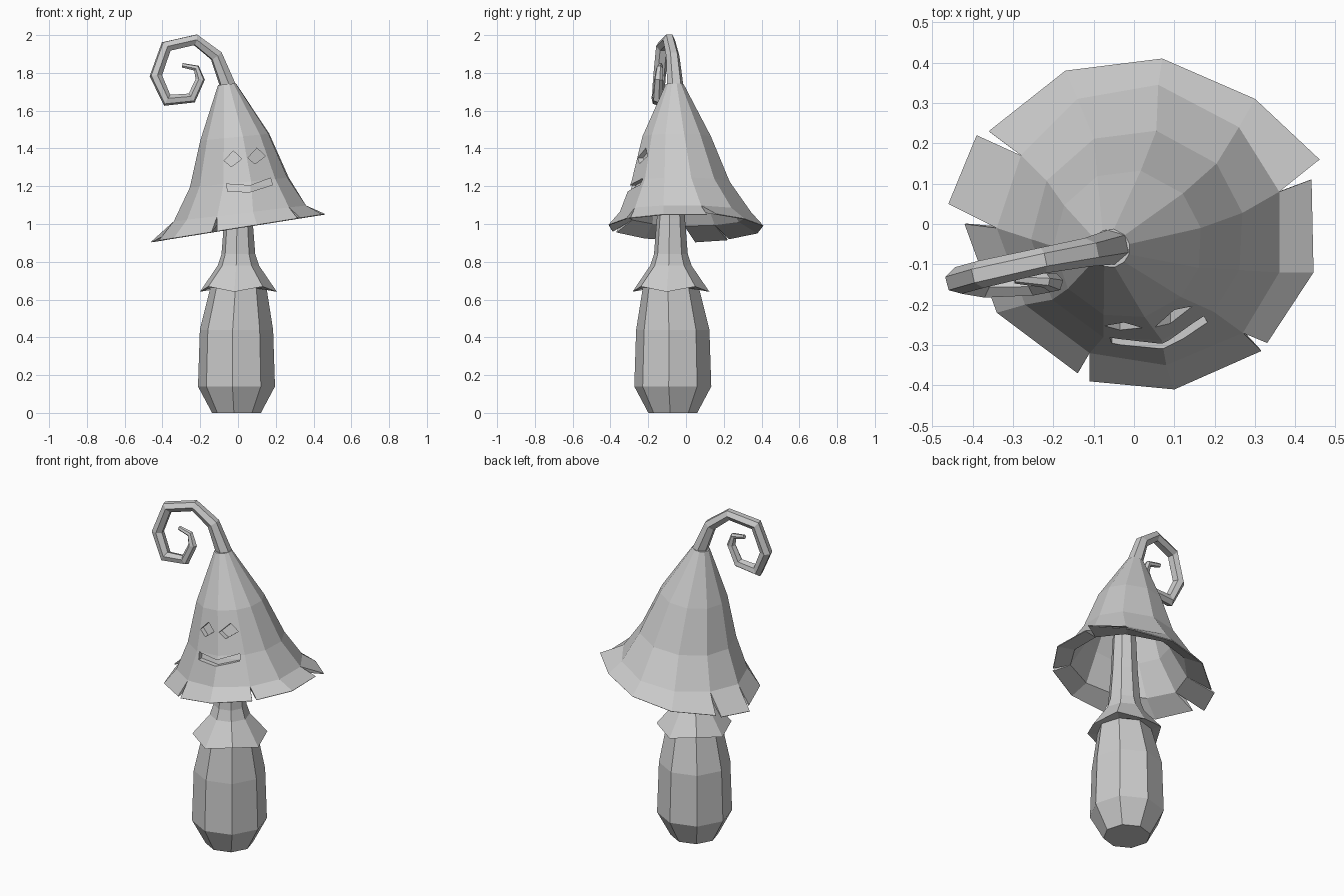
import bpy, bmesh
from math import sin, cos, pi, radians, atan2
from mathutils import Vector
from mathutils.bvhtree import BVHTree

if "Cube" in bpy.data.objects:
    bpy.data.objects.remove(bpy.data.objects["Cube"], do_unlink=True)

GREY = (0.6, 0.6, 0.6, 1)
mat = bpy.data.materials.new("plain grey")
mat.use_nodes = True
mat.diffuse_color = GREY
mat.node_tree.nodes["Principled BSDF"].inputs["Base Color"].default_value = GREY


def make_object(name, bm):
    bmesh.ops.recalc_face_normals(bm, faces=bm.faces)
    mesh = bpy.data.meshes.new(name)
    bm.to_mesh(mesh)
    bm.free()
    mesh.materials.append(mat)
    obj = bpy.data.objects.new(name, mesh)
    bpy.context.collection.objects.link(obj)
    return obj


def bridge(bm, lower, upper):
    n = len(lower)
    for i in range(n):
        j = (i + 1) % n
        bm.faces.new((lower[i], lower[j], upper[j], upper[i]))


def apply_all(obj):
    bpy.context.view_layer.objects.active = obj
    for mod in list(obj.modifiers):
        bpy.ops.object.modifier_apply(modifier=mod.name)


# Stem: eight-sided body with a flared, zigzag skirt below the thin neck
SIDES = 8
profile = [(0, .13), (.14, .205), (.44, .195), (.66, .15), (.655, .205),
           (.78, .11), (.84, .09), (1.03, .075), (1.25, .065)]
bm = bmesh.new()
rings = []
for k, (z, r) in enumerate(profile):
    ring = []
    for i in range(SIDES):
        a = radians(-96) + 2 * pi * i / SIDES
        zig = (.014 if i % 2 else -.014) if k == 4 else 0
        shift = 0 if k < 3 else .01
        ring.append(bm.verts.new((-.008 + shift + r * cos(a), -.07 - shift + r * sin(a), z + zig)))
    rings.append(ring)
for low, high in zip(rings, rings[1:]):
    bridge(bm, low, high)
bm.faces.new(rings[0][::-1])
bm.faces.new(rings[-1])
make_object("stem", bm)

# Cap: tilted rings narrowing to a neck, with a brim torn into five flaps
brim_base = [(.36, .08), (.36, -.12), (.27, -.27), (.08, -.35), (-.11, -.32), (-.27, -.2),
             (-.34, -.01), (-.28, .17), (-.14, .31), (.06, .345), (.26, .24)]
flaps = [[(.44, .11), (.445, -.12), (.33, -.295)],
         [(.315, -.315), (.1, -.41), (-.11, -.39)],
         [(-.14, -.37), (-.34, -.22), (-.42, 0)],
         [(-.46, .05), (-.39, .22)],
         [(-.36, .23), (-.17, .38), (.07, .41), (.3, .31), (.46, .16)]]
bm = bmesh.new()
lower = [bm.verts.new((x, y, 1.055 + .12 * x)) for x, y in brim_base]
start = 0
rim = []
for flap in flaps:
    edge = [bm.verts.new((x, y, .98 + .16 * x)) for x, y in flap]
    rim += edge
    for k in range(len(edge) - 1):
        a, b = lower[start], lower[(start + 1) % len(lower)]
        bm.faces.new((a, b, edge[k + 1], edge[k]))
        start += 1
for cx, cy, r, z in [(.01, -.03, .265, 1.22), (-.015, -.05, .185, 1.46), (-.058, -.06, .048, 1.74)]:
    angles = [atan2(y, x) for x, y in brim_base]
    upper = [bm.verts.new((cx + r * cos(a), cy + r * sin(a), z + .1 * r * cos(a))) for a in angles]
    bridge(bm, lower, upper)
    lower = upper
bm.faces.new(lower)
bm.verts.index_update()
rim_ids = [v.index for v in rim]
bmesh.ops.recalc_face_normals(bm, faces=bm.faces)
if max(bm.faces, key=lambda f: f.calc_center_median().z).normal.z < 0:
    bmesh.ops.reverse_faces(bm, faces=bm.faces)
surface = BVHTree.FromBMesh(bm)
mesh = bpy.data.meshes.new("cap")
bm.to_mesh(mesh)
bm.free()
mesh.materials.append(mat)
cap = bpy.data.objects.new("cap", mesh)
bpy.context.collection.objects.link(cap)
group = cap.vertex_groups.new(name="thickness")
group.add(range(len(mesh.vertices)), 1, "REPLACE")
group.add(rim_ids, .1, "REPLACE")
solid = cap.modifiers.new("shell", "SOLIDIFY")
solid.thickness = .045
solid.offset = -1
solid.vertex_group = group.name


# Face: eyes and mouth are recesses that follow the cap surface
def recess(name, outline):
    bm = bmesh.new()
    front, back = [], []
    for x, z in outline:
        hit = surface.ray_cast(Vector((x, -1, z)), Vector((0, 1, 0)))[0]
        front.append(bm.verts.new((x, hit.y - .06, z)))
        back.append(bm.verts.new((x, hit.y + .028, z)))
    bridge(bm, front, back)
    bm.faces.new(front)
    bm.faces.new(back[::-1])
    bmesh.ops.triangulate(bm, faces=bm.faces)
    cutter = make_object(name, bm)
    cutter.hide_render = True
    cut = cap.modifiers.new(name, "BOOLEAN")
    cut.operation = "DIFFERENCE"
    cut.solver = "EXACT"
    cut.object = cutter
    return cutter


cutters = [recess("eye_" + side, [(x - .048, z - .01), (x - .01, z - .042), (x + .045, z), (x, z + .042)])
           for side, x, z in [("right", -.025, 1.345), ("left", .1, 1.36)]]
cutters.append(recess("mouth", [(-.06, 1.215), (-.055, 1.172), (.065, 1.17), (.182, 1.207),
                                (.172, 1.243), (.065, 1.203), (-.045, 1.21)]))
apply_all(cap)
for cutter in cutters:
    bpy.data.objects.remove(cutter, do_unlink=True)

# Curl: faceted tube spiralling from the neck of the cap
path = [(-.045, -.055, 1.71, 1.25), (-.115, -.07, 1.89, 1), (-.225, -.09, 1.975, .9),
        (-.38, -.125, 1.94, .95), (-.435, -.14, 1.785, .95), (-.375, -.15, 1.655, .95),
        (-.245, -.15, 1.667, .8), (-.2, -.145, 1.765, .7), (-.22, -.14, 1.825, .5), (-.295, -.135, 1.84, .35)]
curve = bpy.data.curves.new("curl", "CURVE")
curve.dimensions = "3D"
curve.bevel_depth = .036
curve.bevel_resolution = 1
curve.use_fill_caps = True
spline = curve.splines.new("POLY")
spline.use_smooth = False
spline.points.add(len(path) - 1)
for point, (x, y, z, r) in zip(spline.points, path):
    point.co = (x, y, z, 1)
    point.radius = r
curve.materials.append(mat)
curl = bpy.data.objects.new("curl", curve)
bpy.context.collection.objects.link(curl)
for obj in bpy.context.selected_objects:
    obj.select_set(False)
curl.select_set(True)
bpy.context.view_layer.objects.active = curl
bpy.ops.object.convert(target="MESH")
